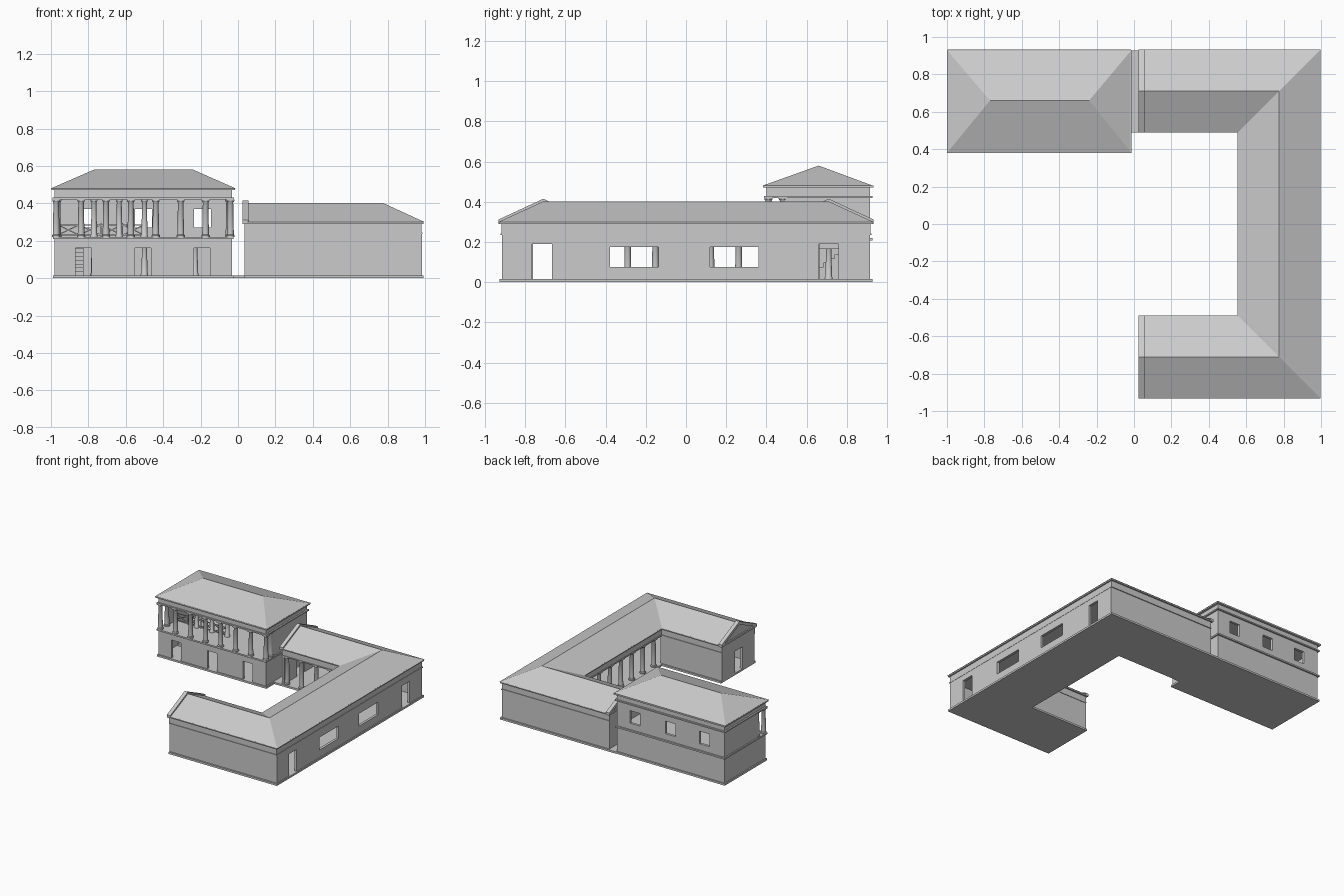
import bpy, bmesh, math

if "Cube" in bpy.data.objects:
    bpy.data.objects.remove(bpy.data.objects["Cube"])

def finish(name, bm, smooth=False):
    bmesh.ops.recalc_face_normals(bm, faces=bm.faces)
    me = bpy.data.meshes.new(name)
    bm.to_mesh(me)
    bm.free()
    ob = bpy.data.objects.new(name, me)
    bpy.context.collection.objects.link(ob)
    if smooth:
        bpy.ops.object.select_all(action='DESELECT')
        ob.select_set(True)
        bpy.context.view_layer.objects.active = ob
        bpy.ops.object.shade_smooth_by_angle(angle=math.radians(35))
    return ob

def add_box(bm, x0, x1, y0, y1, z0, z1):
    vs = bmesh.ops.create_cube(bm, size=1)['verts']
    for v in vs:
        v.co = ((x0 + x1) / 2 + v.co.x * (x1 - x0),
                (y0 + y1) / 2 + v.co.y * (y1 - y0),
                (z0 + z1) / 2 + v.co.z * (z1 - z0))

def boxes(name, items):
    bm = bmesh.new()
    for b in items:
        add_box(bm, *b)
    return finish(name, bm)

def wall(name, axis, pos, a0, a1, z0, z1, openings=(), t=0.02):
    """Wall running along an axis, with rectangular openings (a, b, low, high)."""
    spans, cur = [], a0
    for a, b, lo, hi in sorted(openings):
        spans += [(cur, a, z0, z1), (a, b, hi, z1)]
        if lo > z0:
            spans.append((a, b, z0, lo))
        cur = b
    spans.append((cur, a1, z0, z1))
    if axis == 'x':
        return boxes(name, [(a, b, pos, pos + t, l, h) for a, b, l, h in spans])
    return boxes(name, [(pos, pos + t, a, b, l, h) for a, b, l, h in spans])

def columns(name, points, z0, z1, r=0.018):
    bm = bmesh.new()
    prof = [(r * 1.25, z0), (r * 1.25, z0 + .008), (r, z0 + .014),
            (r * .82, z1 - .016), (r * 1.15, z1 - .007)]
    n = 16
    for x, y in points:
        rings = [[bm.verts.new((x + q * math.cos(2 * math.pi * i / n),
                                y + q * math.sin(2 * math.pi * i / n), z))
                  for i in range(n)] for q, z in prof]
        for lo, hi in zip(rings, rings[1:]):
            for i in range(n):
                bm.faces.new((lo[i], lo[(i + 1) % n], hi[(i + 1) % n], hi[i]))
        bm.faces.new(rings[0])
        bm.faces.new(rings[-1])
        s = r * 1.15
        add_box(bm, x - s, x + s, y - s, y + s, z1 - .007, z1)
    return finish(name, bm, True)

def sweep_u(name, profile):
    """Sweep a closed (offset, z) section round the U; offset is from its centre line."""
    bm = bmesh.new()
    cy, cx = 0.71, 0.775
    secs = []
    for x, sx, y, sy in ((.035, 0, -cy, -1), (cx, 1, -cy, -1), (cx, 1, cy, 1), (.035, 0, cy, 1)):
        secs.append([bm.verts.new((x + d * sx, y + d * sy, z)) for d, z in profile])
    n = len(profile)
    for a, b in zip(secs, secs[1:]):
        for i in range(n):
            bm.faces.new((a[i], a[(i + 1) % n], b[(i + 1) % n], b[i]))
    bm.faces.new(secs[0])
    bm.faces.new(secs[-1])
    return finish(name, bm)

def band(name, d, z0, z1):
    return sweep_u(name, [(-d, z0), (d, z0), (d, z1), (-d, z1)])

# --- U-shaped wing: base, entablature, cornice, roof ---
band("wing_base", .218, 0, .015)
band("wing_entablature", .207, .235, .292)
band("wing_fillet", .212, .235, .243)
band("wing_cornice", .218, .29, .302)
sweep_u("wing_roof", [(-.222, .30), (.222, .30), (0, .402)])

# wing walls
Z0, ZW = .015, .236
wall("wing_east_wall", 'y', .965, -.915, .915, Z0, ZW,
     [(-.765, -.667, Z0, .19), (-.378, -.138, .075, .175),
      (.12, .36, .075, .175), (.662, .758, Z0, .19)])
for s, label in ((-1, "south"), (1, "north")):
    yo = -.915 if s < 0 else .895
    wall("wing_%s_outer_wall" % label, 'x', yo, .035, .985, Z0, ZW)
    a, b = sorted((s * .502, s * .915))
    d0, d1 = sorted((s * .665, s * .762))
    wall("wing_%s_end_wall" % label, 'y', .035, a, b, Z0, ZW, [(d0, d1, Z0, .19)])
    # pediment: raking frame and set-back tympanum
    bm = bmesh.new()
    c = s * .71
    outer = [(-.222, .302), (-.222, .312), (0, .415), (.222, .312), (.222, .302)]
    inner = [(-.185, .305), (-.185, .305), (0, .390), (.185, .305), (.185, .305)]
    for i in range(1, 3):
        q = [outer[i], outer[i + 1], inner[i + 1], inner[i]]
        if i == 1:
            q = [outer[0]] + q
        else:
            q = [q[0], q[1], outer[4], q[2], q[3]]
        f = [[bm.verts.new((x, c + d, z)) for d, z in q] for x in (.025, .055)]
        bm.faces.new(f[0])
        bm.faces.new(f[1])
        for k in range(5):
            bm.faces.new((f[0][k], f[0][(k + 1) % 5], f[1][(k + 1) % 5], f[1][k]))
    add_box(bm, .025, .05, c - .222, c + .222, .29, .304)
    finish("%s_pediment" % label, bm)
wall("wing_south_court_wall", 'x', -.522, .035, .575, Z0, ZW)

# courtyard colonnades
columns("court_east_columns", [(.585, -.014 + .138 * i) for i in range(-3, 4)], Z0, ZW)
columns("court_north_columns", [(.07 + .129 * i, .52) for i in range(5)], Z0, ZW)
boxes("link_floor", [(-.03, .04, .49, .928, 0, .015)])

# --- two-storey block ---
def slab(name, o, z0, z1):
    return boxes(name, [(-.98 - o, -.033 + o, .4 - o, .915 + o, z0, z1)])

slab("hall_base", .01, 0, .015)
slab("hall_architrave", 0, .42, .472)
slab("hall_fillet", .012, .42, .43)
slab("hall_cornice", .018, .47, .482)

# hip roof
bm = bmesh.new()
e = [bm.verts.new(p) for p in ((-1, .38, .48), (-.013, .38, .48), (-.013, .93, .48), (-1, .93, .48))]
r0, r1 = bm.verts.new((-.77, .66, .58)), bm.verts.new((-.24, .66, .58))
for f in ((e[0], e[1], r1, r0), (e[1], e[2], r1), (e[2], e[3], r0, r1), (e[3], e[0], r0), e[::-1]):
    bm.faces.new(f)
finish("hall_roof", bm)

# ground floor walls
wall("hall_front_wall", 'x', .4, -.98, -.033, Z0, .21,
     [(-.868, -.782, Z0, .16), (-.55, -.465, Z0, .16), (-.235, -.15, Z0, .16)])
wall("hall_lower_back_wall", 'x', .895, -.98, -.033, Z0, .21)
wall("hall_lower_west_wall", 'y', -.98, .4, .915, Z0, .21)
wall("hall_lower_east_wall", 'y', -.053, .4, .915, Z0, .21, [(.662, .758, Z0, .165)])

# upper floor with stair well
boxes("hall_upper_floor", [(-.99, -.023, .388, .6, .208, .22), (-.99, -.96, .6, .927, .208, .22),
                           (-.96, -.023, .89, .927, .208, .22), (-.82, -.023, .6, .89, .208, .22)])

# upper walls, open loggia in front
wall("hall_upper_back_wall", 'x', .895, -.98, -.033, .22, .42,
     [(x - .045, x + .045, .27, .37) for x in (-.805, -.505, -.19)])
wall("hall_upper_west_wall", 'y', -.98, .49, .915, .22, .42)
wall("hall_upper_east_wall", 'y', -.053, .49, .915, .22, .42)
columns("loggia_columns", [(-.972 + .1331 * i, .41) for i in range(8)]
        + [(-.965, .482), (-.048, .482)], .22, .42)
columns("hall_upper_columns", [(x, .58) for x in (-.77, -.635, -.5)], .22, .42, .016)
columns("hall_lower_columns", [(x, .71) for x in (-.77, -.635, -.5, -.365, -.23)], Z0, .208, .016)

# stairs up to the loggia floor
boxes("stairs", [(-.95, -.825, .6 + .028 * i, .628 + .028 * i, Z0, Z0 + .0205 * (i + 1))
                 for i in range(10)])

# crossed railing round the stair well
bm = bmesh.new()
def bar(p, q, y):
    (x0, z0), (x1, z1) = p, q
    n = math.hypot(x1 - x0, z1 - z0)
    ox, oz = -(z1 - z0) / n * .003, (x1 - x0) / n * .003
    f = [[bm.verts.new((x, yy, z)) for x, z in ((x0 + ox, z0 + oz), (x1 + ox, z1 + oz),
          (x1 - ox, z1 - oz), (x0 - ox, z0 - oz))] for yy in (y - .003, y + .003)]
    bm.faces.new(f[0])
    bm.faces.new(f[1])
    for k in range(4):
        bm.faces.new((f[0][k], f[0][(k + 1) % 4], f[1][(k + 1) % 4], f[1][k]))
for i in range(4):
    a = -.965 + .116 * i
    b = a + .116
    for p, q in (((a, .23), (b, .23)), ((a, .285), (b, .285)), ((a, .23), (b, .285)),
                 ((a, .285), (b, .23)), ((b, .22), (b, .295))):
        bar(p, q, .58)
finish("stair_railing", bm)
